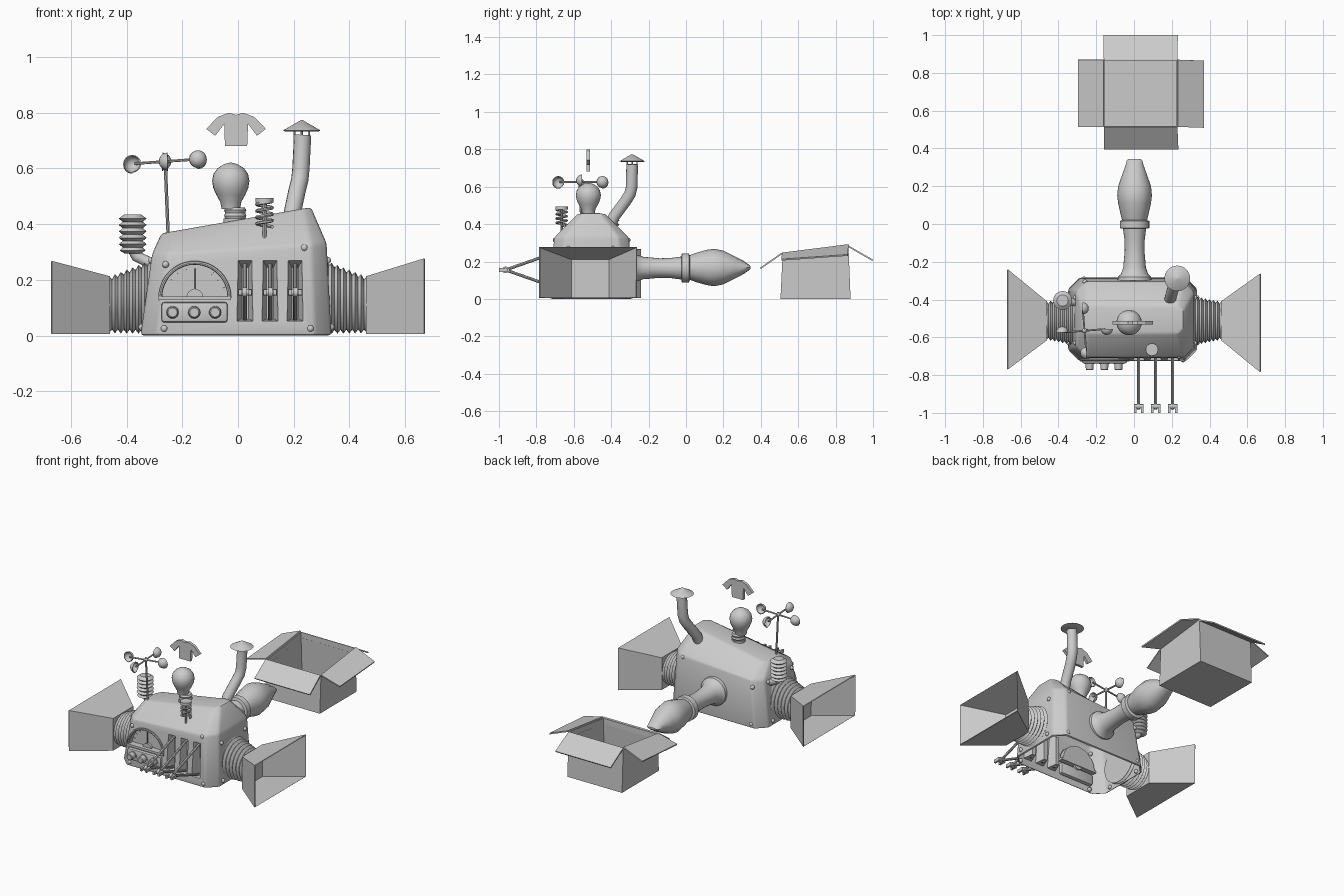
import bpy, bmesh, math
from mathutils import Vector as V

if "Cube" in bpy.data.objects:
    bpy.data.objects.remove(bpy.data.objects["Cube"])

X, Y, Z = V((1, 0, 0)), V((0, 1, 0)), V((0, 0, 1))


def finish(name, bm, angle=35, thick=0):
    bmesh.ops.recalc_face_normals(bm, faces=bm.faces)
    me = bpy.data.meshes.new(name)
    bm.to_mesh(me)
    bm.free()
    ob = bpy.data.objects.new(name, me)
    bpy.context.collection.objects.link(ob)
    bpy.ops.object.select_all(action='DESELECT')
    ob.select_set(True)
    bpy.context.view_layer.objects.active = ob
    if angle:
        bpy.ops.object.shade_smooth_by_angle(angle=math.radians(angle))
    if thick:
        m = ob.modifiers.new("thickness", 'SOLIDIFY')
        m.thickness = thick
    return ob


def loft(name, rings, caps=(True, True), angle=35, thick=0, bevel=0):
    bm = bmesh.new()
    rs = [[bm.verts.new(p) for p in r] for r in rings]
    n = len(rs[0])
    for a, b in zip(rs, rs[1:]):
        for i in range(n):
            bm.faces.new((a[i], a[(i + 1) % n], b[(i + 1) % n], b[i]))
    for use, r in zip(caps, (rs[0], rs[-1])):
        if use:
            bm.faces.new(r)
    if bevel:
        bmesh.ops.bevel(bm, geom=bm.edges[:], offset=bevel, segments=2, profile=.5, affect='EDGES')
    return finish(name, bm, angle, thick)


def ring(c, u, v, ru, rv=None, n=24):
    rv = ru if rv is None else rv
    return [V(c) + u * ru * math.cos(t) + v * rv * math.sin(t)
            for t in (2 * math.pi * i / n for i in range(n))]


def tube(name, path, r, n=16):
    path = [V(p) for p in path]
    rings, u = [], None
    for i, p in enumerate(path):
        d = (path[min(i + 1, len(path) - 1)] - path[max(i - 1, 0)]).normalized()
        u = d.orthogonal().normalized() if u is None else (u - d * u.dot(d)).normalized()
        rings.append(ring(p, u, d.cross(u), r, n=n))
    return loft(name, rings)


def turned(name, c, axis, prof, n=24, angle=35):
    """prof holds (distance along axis, radius) pairs."""
    u = axis.orthogonal().normalized()
    return loft(name, [ring(V(c) + axis * d, u, axis.cross(u), r, n=n) for d, r in prof], angle=angle)


def box(name, lo, hi, bevel=0):
    return loft(name, [[(x, y, z) for x, y in ((lo[0], lo[1]), (hi[0], lo[1]), (hi[0], hi[1]), (lo[0], hi[1]))]
                       for z in (lo[2], hi[2])], bevel=bevel)


def ball(name, c, r, half=None, n=16):
    bm = bmesh.new()
    bmesh.ops.create_uvsphere(bm, u_segments=n, v_segments=n // 2, radius=r)
    if half:
        bmesh.ops.bisect_plane(bm, geom=bm.verts[:] + bm.edges[:] + bm.faces[:],
                               plane_co=(0, 0, 0), plane_no=half, clear_outer=True)
    bmesh.ops.translate(bm, verts=bm.verts, vec=c)
    return finish(name, bm, 60, 0.004 if half else 0)


# Housing: chamfered sloping shell, open below
def octa(x0, x1, hy, ch, z, slope):
    pts = [(x0 + ch, -hy), (x1 - ch, -hy), (x1, -hy + ch), (x1, hy - ch),
           (x1 - ch, hy), (x0 + ch, hy), (x0, hy - ch), (x0, -hy + ch)]
    return [(x, y - .505, z + slope * (x + .28)) for x, y in pts]


body = loft("housing", [octa(-.35, .335, .222, .06, 0, 0), octa(-.308, .318, .2, .055, .295, .06),
                        octa(-.275, .262, .075, .03, .366, .175)], angle=20, bevel=.012)
SLOTS = (.025, .115, .205)
GX, GZ = -.155, .137
cutters = []
for x in SLOTS:
    cutters.append(loft("slot_cutter", [
        [(x + sx * w, y, z) for sx, z in ((-1, z0), (1, z0), (1, z1), (-1, z1))]
        for y, w, z0, z1 in ((-.78, .045, .045, .31), (-.665, .012, .06, .245))], angle=0))
arc = [math.pi * i / 24 for i in range(25)]
cutters.append(loft("gauge_cutter", [[(GX + .118 * math.cos(t), y, GZ + .118 * math.sin(t)) for t in arc]
                                     for y in (-.78, -.685)], angle=0))
bpy.context.view_layer.objects.active = body
for c in cutters:
    m = body.modifiers.new("cut", 'BOOLEAN')
    m.operation, m.object, m.solver = 'DIFFERENCE', c, 'EXACT'
    bpy.ops.object.modifier_apply(modifier=m.name)
    bpy.data.objects.remove(c)
bm = bmesh.new()
bm.from_mesh(body.data)
bmesh.ops.delete(bm, geom=[f for f in bm.faces if f.normal.z < -.95 and f.calc_center_median().z < .01],
                 context='FACES')
bm.to_mesh(body.data)
bm.free()

# Gauge frame, hub, needle and ticks
tube("gauge_frame", [(GX + .124 * math.cos(t), -.718, GZ + .124 * math.sin(t)) for t in arc], .007, 8)
box("gauge_sill", (GX - .13, -.727, GZ - .01), (GX + .13, -.685, GZ + .004))
turned("gauge_hub", (GX, -.69, GZ), -Y, [(0, .03), (.015, .03)])
tube("gauge_needle", [(GX, -.702, GZ), (GX, -.702, .24)], .003, 6)
for i in range(1, 10):
    a = math.pi * i / 10
    d = V((math.cos(a), 0, math.sin(a)))
    tube("gauge_tick", [V((GX, -.688, GZ)) + d * r for r in (.1, .114)], .002, 4)

# Knob panel
box("knob_panel", (-.275, -.738, .047), (-.037, -.70, .12), .01)
for x in (-.235, -.157, -.082):
    turned("knob", (x, -.73, .083), -Y, [(0, .027), (.01, .027), (.01, .022), (.04, .02), (.044, .016)])

# Three levers, each with two struts and a forked grip
for x in SLOTS:
    for z in (.255, .055):
        tube("lever_strut", [(x, -.68, z), (x, -.965, .155)], .008, 8)
    turned("lever_pivot", (x - .025, -.965, .155), X, [(0, .012), (.05, .012)], 12)
    turned("lever_collar", (x - .008, -.965, .155), X, [(0, .018), (.016, .018)], 12)
    for s in (-1, 1):
        box("lever_prong", (x + s * .018 - .006, -1.0, .145), (x + s * .018 + .006, -.955, .165))

# Corner bolts
for y, s in ((-.722, 1), (-.288, -1)):
    for x, z in ((-.265, .025), (.26, .025), (-.26, .255), (.238, .315)):
        ball("bolt", (x, y + s * z * .07, z), .013, n=10)
for x, z in ((-.345, .03), (.334, .03), (-.31, .27), (.322, .27)):
    for y in (-.39, -.63):
        ball("bolt", (x, y, z), .013, n=10)

# Side bellows and square horns
for s in (-1, 1):
    rings = []
    for i in range(15):
        t = i / 14
        r = .132 - .03 * t - (.014 if i % 2 else 0)
        rings.append(ring((s * (.315 + .148 * t), -.512, .138 - .028 * t), Y, Z, r))
    loft("bellows", rings, angle=25)
    zt, y0, y1 = (.277, -.785, -.262) if s > 0 else (.268, -.77, -.24)
    rects = [(s * .46, -.615, -.41, .005, .213), (s * .668, y0, y1, .005, zt)]
    loft("horn", [[(x, a, c), (x, b, c), (x, b, d), (x, a, d)] for x, a, b, c, d in rects],
         caps=(True, False), angle=0, thick=.006)

# Rear arm with collar and flattened nozzle
turned("arm", (.003, -.3, .165), Y, [(0, .09), (.02, .088), (.035, .072), (.07, .06), (.16, .052),
                                   (.22, .054), (.28, .062), (.3, .064)])
turned("arm_collar", (.003, -.025, .165), Y, [(0, .07), (.004, .078), (.04, .078), (.046, .066)])
noz = [(.02, .066, .066), (.06, .076, .08), (.11, .087, .094), (.15, .092, .1), (.2, .087, .09),
       (.26, .066, .06), (.31, .048, .034), (.335, .042, .016), (.345, .032, .006)]
loft("nozzle", [ring((.003, y, .168), X, Z, a, b, 12) for y, a, b in noz], angle=40)

# Open carton with four folded flaps
bx0, bx1, by0, by1 = -.16, .23, .515, .87
rim = [V((bx0, by0, .205)), V((bx1, by0, .205)), V((bx1, by1, .25)), V((bx0, by1, .25))]
loft("carton", [[(bx0, .505, 0), (bx1, .505, 0), (bx1, .88, 0), (bx0, .88, 0)], rim],
     caps=(True, False), angle=0, thick=.006)
top = [p + V((0, 0, .035)) for p in rim]
loft("carton_rim", [rim, top], caps=(False, False), angle=0, thick=.006)
outer = [((-.16, .4, .16), (.235, .4, .16)), ((.368, .51, .205), (.368, .865, .23)),
         ((.232, 1.0, .21), (-.162, 1.0, .21)), ((-.295, .87, .23), (-.295, .515, .205))]
for i, (a, b) in enumerate(outer):
    bm = bmesh.new()
    bm.faces.new([bm.verts.new(p) for p in (top[i], top[(i + 1) % 4], b, a)])
    finish("carton_flap", bm, 0, .008)

# Light bulb on its socket
turned("bulb_socket", (-.01, -.52, .39), Z, [(0, .042), (.03, .042), (.03, .036), (.04, .04), (.05, .036),
                                             (.06, .04), (.07, .034)])
turned("bulb", (-.026, -.522, .455), Z, [(0, .033), (.025, .038), (.05, .052), (.075, .063), (.1, .067),
                                         (.125, .062), (.145, .048), (.16, .025), (.166, .003)], angle=60)

# Floating shirt
shirt = [(-.047, .68), (.033, .68), (.036, .76), (.068, .717), (.1, .742), (.058, .785), (.018, .8), (-.007, .792),
         (-.032, .8), (-.072, .785), (-.114, .742), (-.082, .717), (-.049, .76)]
loft("shirt", [[(x, y, z) for x, z in shirt] for y in (-.532, -.514)], angle=0)

# Coil spring with cap
tube("spring", [(.095 + .028 * math.cos(t), -.665 + .028 * math.sin(t), .39 + .092 * t / (8 * math.pi))
                for t in (i * math.pi / 8 for i in range(65))], .006, 6)
tube("spring_core", [(.095, -.665, .33), (.095, -.665, .48)], .007, 8)
turned("spring_cap", (.095, -.665, .478), Z, [(0, .033), (.016, .033)])

# Bent chimney with conical cap
tube("chimney", [(.19, -.41, .38), (.195, -.385, .44), (.212, -.325, .52), (.222, -.3, .56), (.226, -.29, .6),
                 (.232, -.288, .72)], .031)
for dx, dy in ((.026, 0), (-.026, 0), (0, .026), (0, -.026)):
    tube("cap_bracket", [(.229 + dx, -.288 + dy, .7), (.229 + dx, -.288 + dy, .742)], .004, 6)
turned("chimney_cap", (.229, -.288, .733), Z, [(0, .06), (.003, .068), (.04, .004)])

# Wind gauge with four cups
hub = V((-.262, -.565, .625))
tube("wind_pole", [(-.25, -.56, .34), hub + Z * .015], .006, 8)
ball("wind_hub", hub, .013)
for d, f in ((V((1, .08, .07)), Y), (V((-.08, 1, 0)), -X), (V((-1, -.08, -.07)), -Y), (V((.08, -1, 0)), X)):
    tube("wind_arm", [hub, hub + d * .11], .005, 6)
    ball("wind_cup", hub + d * .118, .032, f)

# Small upright bellows on an elbow
tube("elbow", [(-.29, -.42, .25), (-.335, -.41, .27), (-.365, -.405, .285), (-.378, -.405, .31)], .02, 12)
turned("small_bellows", (-.378, -.405, .295), Z,
       [(0, .03), (.01, .046)] + [(.01 + .0115 * i, .036 if i % 2 else .05) for i in range(1, 11)] + [(.14, .03)],
       angle=25)
